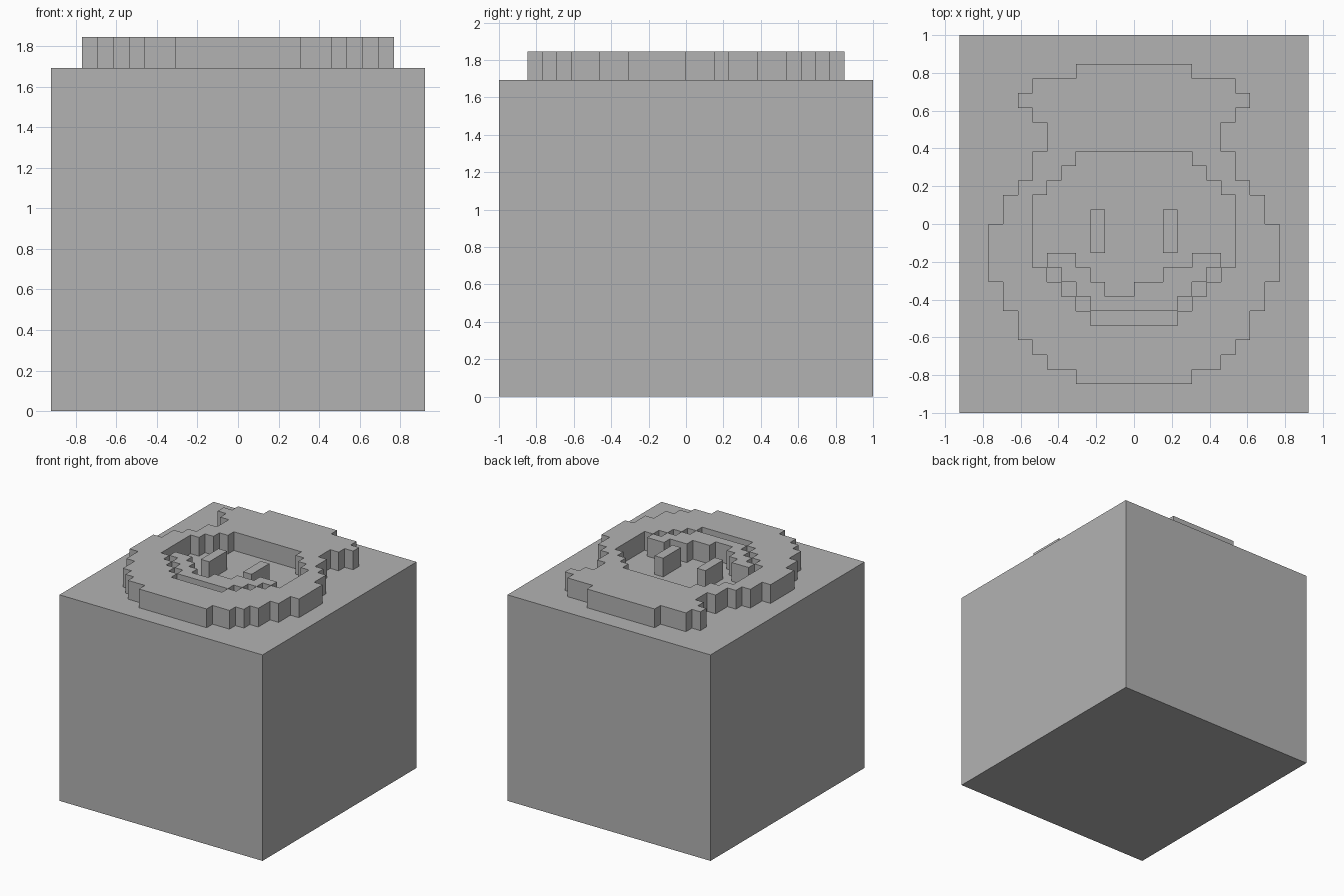
import bpy
import bmesh

cube = bpy.data.objects.get("Cube")
if cube:
    bpy.data.objects.remove(cube, do_unlink=True)

U = 1 / 13            # one pixel of the relief
BASE, TOP = 22, 24    # block height and relief height, in pixels

grey = bpy.data.materials.new("plain_grey")
grey.use_nodes = True
colour = (0.45, 0.45, 0.45, 1)
grey.diffuse_color = colour
grey.node_tree.nodes["Principled BSDF"].inputs["Base Color"].default_value = colour


def cells(spans):
    """Pixels covered by spans of (y0, y1, x0, x1)."""
    return {(x, y) for y0, y1, x0, x1 in spans
            for x in range(x0, x1) for y in range(y0, y1)}


def mirrored_rows(top, rows):
    """Pixels of stacked rows (depth, half width), from the top edge down."""
    spans = []
    for depth, half in rows:
        spans.append((top - depth, top, -half, half))
        top -= depth
    return cells(spans)


def extrude_pixels(name, pixels, z0, z1):
    """Raise a pixel shape into a solid with clean flat walls."""
    bm = bmesh.new()
    for x, y in sorted(pixels):
        bm.faces.new([bm.verts.new(((x + i) * U, (y + j) * U, z0 * U))
                      for i, j in ((0, 0), (1, 0), (1, 1), (0, 1))])
    bmesh.ops.remove_doubles(bm, verts=bm.verts, dist=U / 100)
    raised = bmesh.ops.extrude_face_region(bm, geom=bm.faces[:])
    verts = [g for g in raised["geom"] if isinstance(g, bmesh.types.BMVert)]
    bmesh.ops.translate(bm, verts=verts, vec=(0, 0, (z1 - z0) * U))
    bmesh.ops.recalc_face_normals(bm, faces=bm.faces)
    mesh = bpy.data.meshes.new(name)
    bm.to_mesh(mesh)
    bm.free()
    mesh.materials.append(grey)
    obj = bpy.data.objects.new(name, mesh)
    bpy.context.collection.objects.link(obj)
    return obj


# Solid block
bpy.ops.mesh.primitive_cube_add(size=1, location=(0, 0, BASE * U / 2))
block = bpy.context.object
block.name = "block"
block.scale = (24 * U, 26 * U, BASE * U)
block.data.materials.append(grey)

# Raised head outline with the face opening taken out
head = mirrored_rows(11, [(1, 4), (1, 7), (1, 8), (1, 7), (2, 6), (2, 7), (1, 8),
                          (2, 9), (4, 10), (2, 9), (2, 8), (1, 7), (1, 6), (1, 4)])
opening = mirrored_rows(5, [(1, 4), (1, 5), (1, 6), (5, 7),
                            (1, 6), (1, 5), (1, 4), (1, 3)])
extrude_pixels("head_relief", head - opening, BASE, TOP)

# Eyes
for side, x in (("right", -3), ("left", 2)):
    extrude_pixels(side + "_eye", cells([(-2, 1, x, x + 1)]), BASE, TOP)

# Smiling mouth, slightly uneven along its upper edge
mouth = cells([(-3, -2, -6, -4), (-3, -2, 4, 6),
               (-4, -3, -5, -3), (-4, -3, 2, 5),
               (-5, -4, -4, -2), (-5, -4, 0, 4),
               (-6, -5, -3, 3)])
extrude_pixels("mouth", mouth, BASE, TOP)
